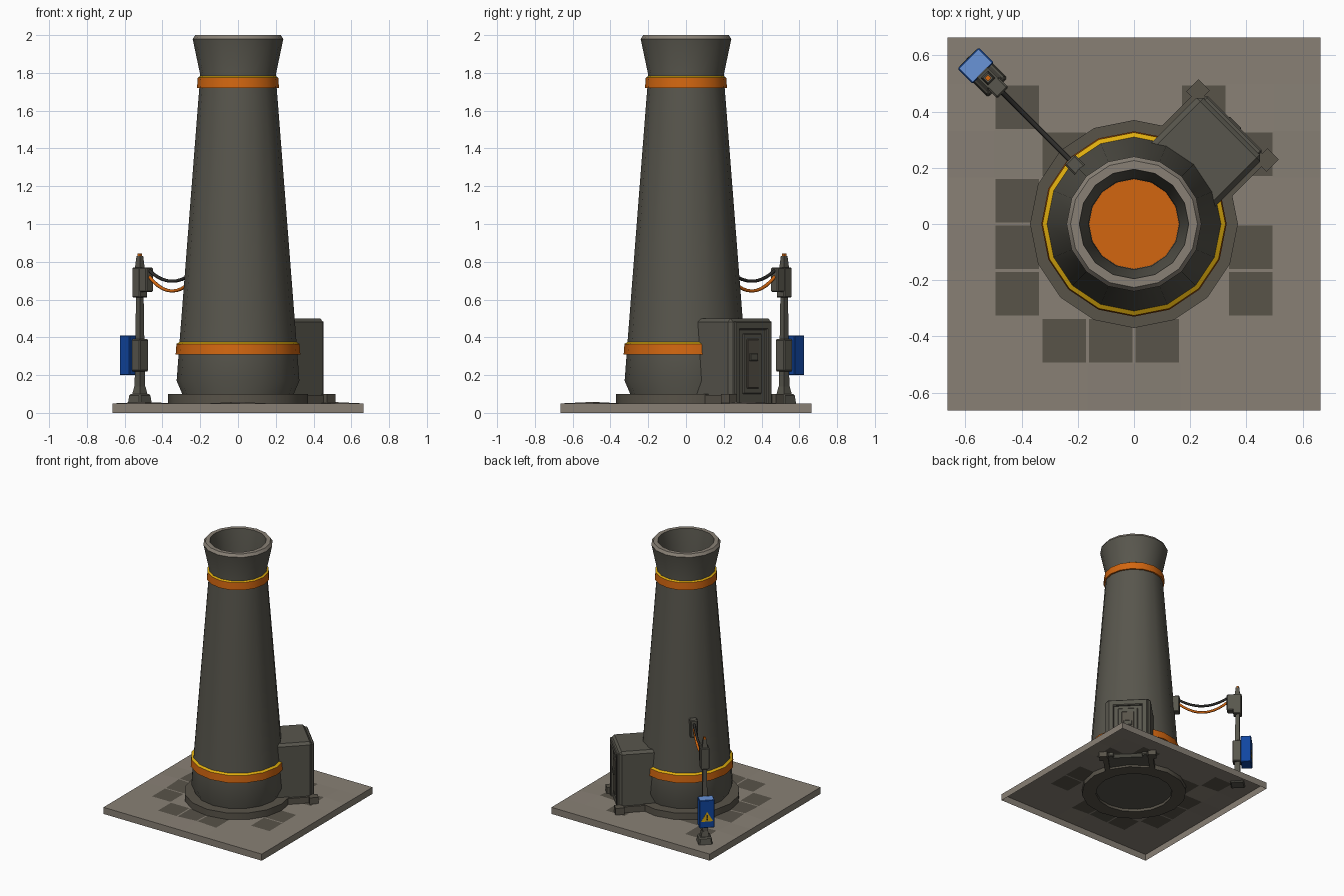
import bpy, bmesh, math, random
from mathutils import Matrix, Vector

if "Cube" in bpy.data.objects:
    bpy.data.objects.remove(bpy.data.objects["Cube"])

random.seed(4)


def mat(name, r, g, b):
    """Material from 0-255 sRGB numbers, stored as linear."""
    lin = lambda c: c / 255 / 12.92 if c < 11 else ((c / 255 + 0.055) / 1.055) ** 2.4
    m = bpy.data.materials.new(name)
    m.diffuse_color = (lin(r), lin(g), lin(b), 1)
    m.use_nodes = True
    m.node_tree.nodes["Principled BSDF"].inputs["Base Color"].default_value = m.diffuse_color
    return m


STONE = mat("pale_stone", 136, 128, 117)
TILE = mat("dark_tile", 88, 83, 73)
METAL = mat("dark_metal", 88, 86, 77)
ORANGE = mat("orange", 210, 102, 16)
YELLOW = mat("yellow", 222, 172, 14)
BLUE = mat("blue", 16, 70, 160)
LIGHT_BLUE = mat("light_blue", 105, 147, 215)
BLACK = mat("black_cable", 45, 44, 42)


def finish(name, bm, mats, angle=None):
    me = bpy.data.meshes.new(name)
    bm.to_mesh(me)
    bm.free()
    for m in mats:
        me.materials.append(m)
    if angle:
        me.shade_smooth()
        me.set_sharp_from_angle(angle=math.radians(angle))
    ob = bpy.data.objects.new(name, me)
    bpy.context.scene.collection.objects.link(ob)
    return ob


def lathe(name, profile, mats, seg_mat=None):
    """Closed (r, z) profile turned round z in 16 sides."""
    bm = bmesh.new()
    n = 16
    rings = []
    for r, z in profile:
        if r == 0:
            rings.append([bm.verts.new((0, 0, z))] * n)
        else:
            rings.append([bm.verts.new((r * math.cos(2 * math.pi * i / n),
                                        r * math.sin(2 * math.pi * i / n), z)) for i in range(n)])
    for s in range(len(rings)):
        a, b = rings[s], rings[(s + 1) % len(rings)]
        if a[0] is a[1] and b[0] is b[1]:
            continue
        for i in range(n):
            j = (i + 1) % n
            f = bm.faces.new(list(dict.fromkeys([a[i], a[j], b[j], b[i]])))
            f.material_index = (seg_mat or {}).get(s, 0)
    bmesh.ops.recalc_face_normals(bm, faces=bm.faces[:])
    return finish(name, bm, mats, 30)


def box(name, x, y, z, angle, mats, bevel=0, taper=1):
    """Box from ranges in a frame turned by angle about z."""
    bm = bmesh.new()
    bmesh.ops.create_cube(bm, size=1)
    c = Vector([(a + b) / 2 for a, b in (x, y, z)])
    for v in bm.verts:
        k = taper if v.co.z > 0 else 1
        v.co = c + Vector((v.co.x * (x[1] - x[0]) * k, v.co.y * (y[1] - y[0]) * k,
                           v.co.z * (z[1] - z[0])))
    if bevel:
        bmesh.ops.bevel(bm, geom=bm.edges[:], offset=bevel, segments=1, affect='EDGES')
    if len(mats) > 1:  # second colour on the top
        bm.normal_update()
        for f in bm.faces:
            f.material_index = int(f.normal.z > 0.9)
    bm.transform(Matrix.Rotation(math.radians(angle), 4, 'Z'))
    return finish(name, bm, mats)


# Open-bottomed ground slab with dark inset tiles and slightly uneven paving
DARK = {(1, 6), (5, 6), (2, 5), (6, 5), (1, 4), (1, 3), (6, 3), (1, 2), (6, 2),
        (2, 1), (3, 1), (4, 1)}
bm = bmesh.new()
bmesh.ops.create_grid(bm, x_segments=8, y_segments=8, size=0.664)
for v in bm.verts:
    edge = max(abs(v.co.x), abs(v.co.y))
    v.co.z = 0.05 + (random.choice((0, 0, 0.008)) if 0.45 < edge < 0.6 else 0)
dark = [f for f in bm.faces
        if tuple(int((c + 0.664) / 0.166) for c in f.calc_center_median()[:2]) in DARK]
rim = [e for e in bm.edges if e.is_boundary]
bmesh.ops.inset_individual(bm, faces=dark, thickness=0.008)
for f in dark:
    f.material_index = 1
ext = bmesh.ops.extrude_edge_only(bm, edges=rim)["geom"]
for v in ext:
    if isinstance(v, bmesh.types.BMVert):
        v.co.z = 0
bmesh.ops.recalc_face_normals(bm, faces=bm.faces[:])
bm.normal_update()
if dark[0].normal.z < 0:
    bmesh.ops.reverse_faces(bm, faces=bm.faces[:])
finish("ground_slab", bm, [STONE, TILE])

# Chimney with footing, flared mouth and glowing floor inside
lathe("footing_ring", [(0.27, 0.015), (0.37, 0.015), (0.37, 0.1), (0.27, 0.1)], [TILE])
lathe("chimney", [(0, 0.035), (0.295, 0.035), (0.295, 0.1), (0.325, 0.17), (0.31, 0.37),
                  (0.205, 1.72), (0.2, 1.79), (0.24, 1.98), (0.226, 2.0), (0.195, 2.0),
                  (0.162, 1.79), (0.16, 1.7), (0, 1.7)],
      [METAL, STONE, ORANGE], {7: 1, 8: 1, 11: 2})
for nm, r, z in (("lower_band", 0.33, 0.31), ("upper_band", 0.217, 1.72)):
    lathe(nm, [(r - 0.022, z), (r, z), (r - 0.004, z + 0.055), (r - 0.022, z + 0.066)],
          [ORANGE, YELLOW], {2: 1})

# Entrance house on the back right diagonal
H = 45
box("house", (0.2, 0.493), (-0.16, 0.16), (0.03, 0.5), H, [METAL], 0.018)
box("door_panel", (0.48, 0.499), (-0.07, 0.07), (0.1, 0.42), H, [METAL], 0.005)
box("door_inner_panel", (0.48, 0.504), (-0.045, 0.045), (0.13, 0.39), H, [TILE], 0.004)
box("door_handle", (0.48, 0.512), (-0.03, 0.03), (0.275, 0.315), H, [METAL], 0.004)
box("door_lintel", (0.47, 0.508), (-0.14, 0.14), (0.44, 0.485), H, [METAL], 0.006)
for nm, s in (("left", 1), ("right", -1)):
    side = lambda a, b: tuple(sorted((s * a, s * b)))
    box(nm + "_door_jamb", (0.47, 0.508), side(0.1, 0.14), (0.03, 0.46), H, [METAL], 0.006)
    box(nm + "_kerb", (0.25, 0.5), side(0.14, 0.177), (0.015, 0.095), H, [TILE])
    box(nm + "_kerb_end", (0.465, 0.527), side(0.145, 0.202), (0.015, 0.1), H, [TILE])

# Power post on the back left diagonal
P, D = 135, 0.735


def post(name, a, z, mats, bevel=0, taper=1):
    box(name, (D - a, D + a), (-a, a), z, P, mats, bevel, taper)


post("post_foot", 0.05, (0.04, 0.1), [METAL], 0.008, 0.85)
post("post_collar", 0.03, (0.09, 0.14), [METAL], 0, 0.7)
post("post", 0.02, (0.1, 0.64), [METAL], 0, 0.7)
post("post_clamp", 0.034, (0.22, 0.39), [METAL], 0.006)
post("post_head", 0.03, (0.61, 0.77), [METAL], 0.005)
post("post_cap", 0.018, (0.77, 0.83), [METAL], 0, 0.7)
post("post_lamp", 0.008, (0.83, 0.845), [ORANGE])
box("head_bracket", (0.66, 0.72), (-0.028, 0.028), (0.64, 0.77), P, [METAL], 0.006)
box("chimney_bracket", (0.26, 0.325), (-0.026, 0.026), (0.65, 0.78), P, [METAL], 0.006)

# Blue sign box with a yellow warning triangle
box("sign_box", (0.76, 0.835), (-0.053, 0.053), (0.2, 0.41), P, [BLUE, LIGHT_BLUE], 0.004)


def plate(name, pts, x, m):
    """Thin plate on the sign face from (y, z) points."""
    bm = bmesh.new()
    f = bm.faces.new([bm.verts.new((x - 0.003, y, z)) for y, z in pts])
    g = bmesh.ops.extrude_face_region(bm, geom=[f])["geom"]
    for v in g:
        if isinstance(v, bmesh.types.BMVert):
            v.co.x = x
    bmesh.ops.recalc_face_normals(bm, faces=bm.faces[:])
    bm.transform(Matrix.Rotation(math.radians(P), 4, 'Z'))
    finish(name, bm, [m])


plate("warning_triangle", [(-0.043, 0.25), (0.043, 0.25), (0, 0.322)], 0.837, YELLOW)
plate("warning_bar", [(-0.004, 0.274), (0.004, 0.274), (0.006, 0.3), (-0.006, 0.3)], 0.838, BLACK)
plate("warning_dot", [(-0.005, 0.258), (0.005, 0.258), (0.005, 0.268), (-0.005, 0.268)], 0.838, BLACK)

# Sagging cables between post and chimney
for nm, z, sag, m in (("black_cable", 0.757, 0.06, BLACK), ("orange_cable", 0.725, 0.08, ORANGE)):
    cu = bpy.data.curves.new(nm, 'CURVE')
    cu.dimensions = '3D'
    cu.bevel_depth = 0.009
    cu.bevel_resolution = 1
    sp = cu.splines.new('POLY')
    sp.points.add(10)
    for i, p in enumerate(sp.points):
        t = i / 10
        d = (0.67 + (0.315 - 0.67) * t) / math.sqrt(2)
        p.co = (-d, d, z - sag * 4 * t * (1 - t), 1)
    cu.materials.append(m)
    bpy.context.scene.collection.objects.link(bpy.data.objects.new(nm, cu))
